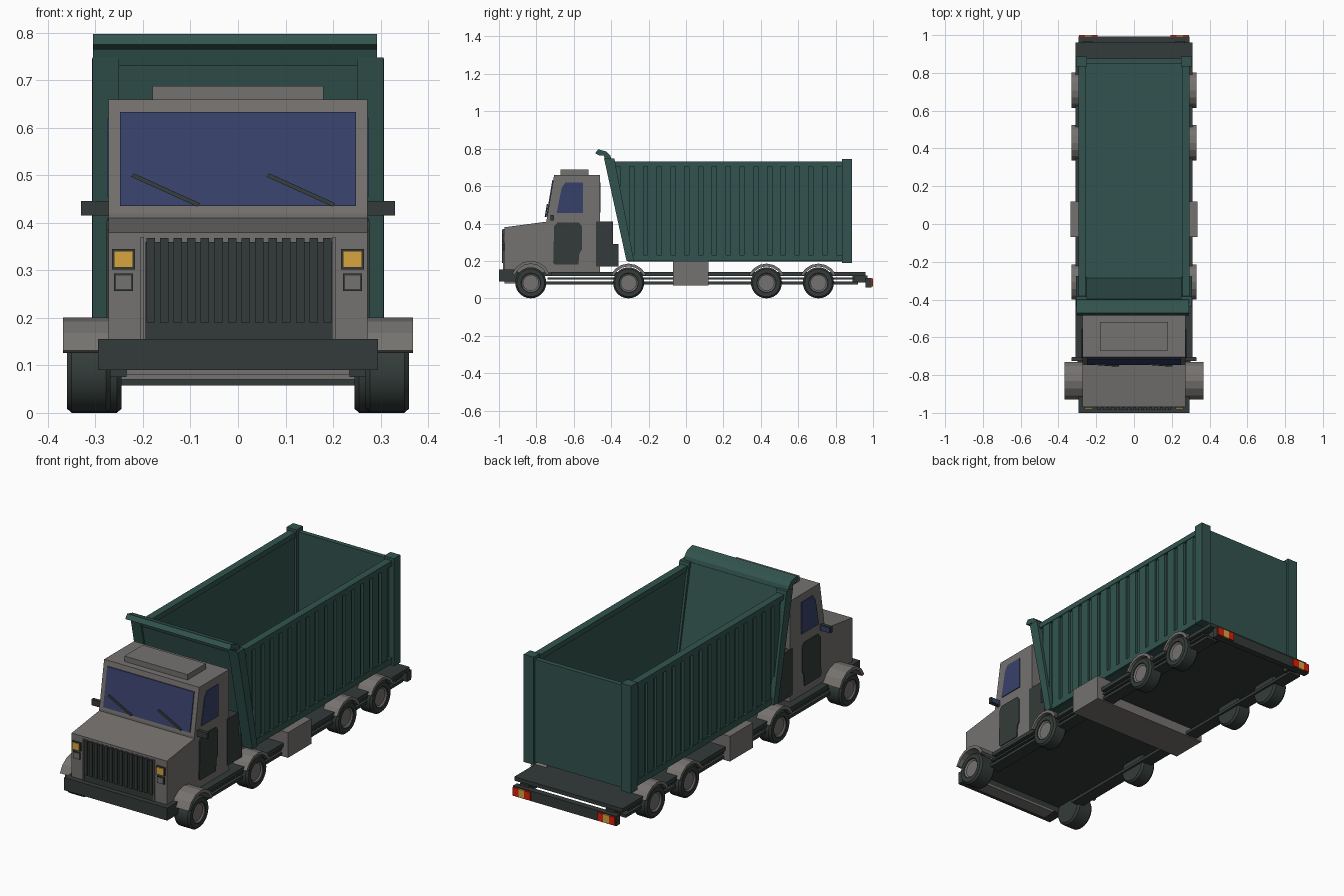
import bpy, bmesh, math
from mathutils import Vector

if "Cube" in bpy.data.objects:
    bpy.data.objects.remove(bpy.data.objects["Cube"])


def material(name, rgb):
    m = bpy.data.materials.new(name)
    m.diffuse_color = (*rgb, 1)
    m.use_nodes = True
    m.node_tree.nodes["Principled BSDF"].inputs["Base Color"].default_value = m.diffuse_color
    return m


GREY = material("warm grey paint", (0.178, 0.168, 0.160))
GREEN = material("dark green paint", (0.032, 0.088, 0.077))
DARK = material("charcoal", (0.033, 0.044, 0.041))
BLUE = material("blue glass", (0.039, 0.052, 0.145))
AMBER = material("amber lamp", (0.68, 0.38, 0.05))
RED = material("red lamp", (0.70, 0.015, 0.004))


def finish(bm, name, mat):
    bmesh.ops.recalc_face_normals(bm, faces=bm.faces)
    me = bpy.data.meshes.new(name)
    bm.to_mesh(me)
    bm.free()
    me.materials.append(mat)
    ob = bpy.data.objects.new(name, me)
    bpy.context.collection.objects.link(ob)
    return ob


def prism(name, mat, x0, x1, profile):
    """Extrude a (y, z) outline from x0 to x1."""
    bm = bmesh.new()
    face = bm.faces.new([bm.verts.new((x0, y, z)) for y, z in profile])
    ext = bmesh.ops.extrude_face_region(bm, geom=[face])
    bmesh.ops.translate(bm, vec=(x1 - x0, 0, 0),
                        verts=[v for v in ext["geom"] if isinstance(v, bmesh.types.BMVert)])
    return finish(bm, name, mat)


def box(name, mat, x0, x1, y0, y1, z0, z1):
    return prism(name, mat, x0, x1, [(y0, z0), (y1, z0), (y1, z1), (y0, z1)])


def lathe(name, mat, center, profile, side, steps=28):
    """Spin an (x offset, radius) outline about the axle; side flips it."""
    bm = bmesh.new()
    c = Vector(center)
    vs = [bm.verts.new(c + Vector((side * x, 0, r))) for x, r in profile]
    es = [bm.edges.new(p) for p in zip(vs, vs[1:])]
    bmesh.ops.spin(bm, geom=vs + es, cent=c, axis=(1, 0, 0),
                   angle=2 * math.pi, steps=steps, use_duplicate=False)
    bmesh.ops.remove_doubles(bm, verts=bm.verts, dist=1e-5)
    ob = finish(bm, name, mat)
    bpy.context.view_layer.objects.active = ob
    ob.select_set(True)
    bpy.ops.object.shade_smooth_by_angle(angle=math.radians(35))
    ob.select_set(False)


def arch(cy, cz, r_out, r_in, a0=15, a1=165, n=6):
    """Outline of a faceted wheel arch."""
    ang = [math.radians(a0 + (a1 - a0) * i / n) for i in range(n + 1)]
    return ([(cy + r_out * math.cos(a), cz + r_out * math.sin(a)) for a in ang] +
            [(cy + r_in * math.cos(a), cz + r_in * math.sin(a)) for a in reversed(ang)])


# Chassis
box("chassis_deck", DARK, -0.31, 0.31, -0.72, 0.96, 0.12, 0.14)
box("front_deck", DARK, -0.265, 0.265, -0.90, -0.72, 0.12, 0.14)
box("front_bumper", DARK, -0.295, 0.295, -1.0, -0.90, 0.09, 0.155)
box("front_under_plate", GREY, -0.235, 0.235, -0.97, -0.90, 0.08, 0.09)
box("cross_tank", GREY, -0.335, 0.335, -0.07, 0.12, 0.07, 0.20)
box("rear_bumper", DARK, -0.295, 0.295, 0.96, 0.992, 0.058, 0.11)
for s in (-1, 1):
    box("lower_rail", DARK, s * 0.235, s * 0.30, -0.76, 0.92, 0.075, 0.09)
    box("middle_rail", DARK, s * 0.27, s * 0.30, -0.74, 0.90, 0.102, 0.112)
    box("bumper_bracket", DARK, s * 0.22, s * 0.27, 0.89, 0.97, 0.085, 0.122)
    for i, m in enumerate((RED, AMBER, RED)):
        box("tail_lamp", m, s * (0.292 - 0.033 * i), s * (0.259 - 0.033 * i),
            0.99, 1.0, 0.063, 0.105)

# Wheels and mudguards
for y, inner, outer in ((-0.83, 0.268, 0.36), (-0.307, 0.245, 0.325),
                        (0.43, 0.245, 0.325), (0.708, 0.245, 0.325)):
    front = y < -0.5
    w = outer - inner
    for s in (-1, 1):
        c = (s * inner, y, 0.083)
        lathe("tyre", DARK, c, [(0, 0), (0, 0.074), (0.01, 0.083), (w - 0.01, 0.083),
                                (w, 0.074), (w, 0.052), (w - 0.015, 0.048), (w - 0.015, 0)], s)
        lathe("hub", GREY, c, [(w - 0.02, 0.05), (w - 0.004, 0.05), (w - 0.01, 0.042),
                               (w - 0.01, 0)], s)
        if front:
            prism("front_mudguard", GREY, s * 0.268, s * 0.368, arch(y, 0.095, 0.106, 0.090, 20, 160))
        else:
            prism("rear_mudguard", GREY, s * 0.245, s * 0.33, arch(y, 0.083, 0.103, 0.088, 25, 155))

# Cab and bonnet
prism("cab", GREY, -0.272, 0.272, [(-0.97, 0.14), (-0.97, 0.38), (-0.745, 0.41), (-0.745, 0.42),
                                   (-0.705, 0.66), (-0.46, 0.66), (-0.46, 0.14)])
box("roof_hatch", GREY, -0.18, 0.18, -0.67, -0.52, 0.66, 0.688)


def screen_y(z):
    return -0.745 + (z - 0.42) / 6


prism("windscreen", BLUE, -0.248, 0.248, [(screen_y(z) + d, z) for z, d in
      ((0.435, -0.005), (0.633, -0.005), (0.633, 0.002), (0.435, 0.002))])
box("rear_cab_window", BLUE, -0.18, 0.18, -0.461, -0.456, 0.46, 0.62)

# Wipers
for x in (-0.225, 0.06):
    bm = bmesh.new()
    quad = [bm.verts.new((x + dx, screen_y(z) - 0.006, z)) for dx, z in
            ((0, 0.497), (0.006, 0.504), (0.145, 0.441), (0.139, 0.434))]
    f = bm.faces.new(quad)
    ext = bmesh.ops.extrude_face_region(bm, geom=[f])
    bmesh.ops.translate(bm, vec=(0, -0.007, 0),
                        verts=[v for v in ext["geom"] if isinstance(v, bmesh.types.BMVert)])
    finish(bm, "wiper", DARK)

# Grille
box("grille_panel", DARK, -0.195, 0.198, -0.974, -0.96, 0.155, 0.36)
for i in range(14):
    x = -0.184 + i * 0.0286
    box("grille_slat", DARK, x - 0.009, x + 0.009, -0.984, -0.97, 0.19, 0.368)

for s in (-1, 1):
    # Headlamps
    box("grille_side_trim", GREY, s * 0.198, s * 0.205, -0.978, -0.96, 0.155, 0.37)
    box("lamp_frame", DARK, s * 0.217, s * 0.265, -0.978, -0.965, 0.302, 0.345)
    box("headlamp", AMBER, s * 0.221, s * 0.261, -0.982, -0.97, 0.306, 0.341)
    box("lower_lamp_frame", DARK, s * 0.221, s * 0.261, -0.976, -0.965, 0.257, 0.293)
    box("lower_lamp", GREY, s * 0.225, s * 0.257, -0.979, -0.97, 0.261, 0.289)
    # Doors, side windows and mirrors
    prism("door_panel", DARK, s * 0.268, s * 0.277,
          [(-0.70, 0.18), (-0.575, 0.18), (-0.57, 0.24), (-0.557, 0.26), (-0.557, 0.385),
           (-0.572, 0.405), (-0.688, 0.405), (-0.705, 0.385), (-0.71, 0.19)])
    prism("side_window", BLUE, s * 0.268, s * 0.276,
          [(-0.692, 0.455), (-0.552, 0.455), (-0.552, 0.62), (-0.645, 0.62), (-0.665, 0.59)])
    box("mirror", DARK, s * 0.26, s * 0.33, -0.725, -0.708, 0.415, 0.446)
    box("mirror_glass", BLUE, s * 0.283, s * 0.327, -0.71, -0.705, 0.418, 0.443)

# Equipment stack behind the cab
prism("rear_equipment", DARK, -0.275, 0.275, [(-0.48, 0.17), (-0.36, 0.17), (-0.36, 0.29),
                                              (-0.39, 0.29), (-0.39, 0.41), (-0.48, 0.41)])


# Tipper body
def slant(z):
    return -0.313 - (z - 0.2) * 0.21


box("tipper_floor", GREEN, -0.285, 0.285, -0.31, 0.86, 0.197, 0.22)
box("tailgate", GREEN, -0.27, 0.27, 0.85, 0.875, 0.20, 0.73)
prism("tipper_front_wall", GREEN, -0.285, 0.285,
      [(slant(0.2), 0.2), (slant(0.2) + 0.03, 0.2), (slant(0.745) + 0.03, 0.745), (slant(0.745), 0.745)])
prism("spill_lip", GREEN, -0.305, 0.292,
      [(-0.395, 0.73), (-0.405, 0.765), (-0.425, 0.785), (-0.47, 0.797), (-0.485, 0.775),
       (-0.465, 0.765), (-0.44, 0.765), (-0.43, 0.73)])
for s in (-1, 1):
    prism("tipper_side_wall", GREEN, s * 0.262, s * 0.28,
          [(slant(0.2), 0.2), (0.86, 0.2), (0.86, 0.72), (slant(0.72), 0.72)])
    for name, z0, z1 in (("top_rail", 0.705, 0.732), ("bottom_rail", 0.2, 0.232)):
        prism(name, GREEN, s * 0.257, s * 0.295,
              [(slant(z0), z0), (0.86, z0), (0.86, z1), (slant(z1), z1)])
    prism("front_post", GREEN, s * 0.25, s * 0.306,
          [(slant(0.2) - 0.005, 0.2), (slant(0.2) + 0.035, 0.2),
           (slant(0.748) + 0.045, 0.748), (slant(0.748) - 0.01, 0.748)])
    box("rear_post", GREEN, s * 0.25, s * 0.307, 0.835, 0.888, 0.19, 0.746)
    # Vertical ribs, the first ones cut by the sloping front
    for i in range(16):
        y = -0.352 + i * 0.0737
        low = min(0.65, max(0.22, 0.2 + (-0.313 - y) / 0.21))
        low2 = max(0.22, 0.2 + (-0.313 - y - 0.05) / 0.21)
        prism("side_rib", GREEN, s * 0.275, s * 0.292,
              [(y, low), (y + 0.05, low2), (y + 0.05, 0.708), (y, 0.708)])
